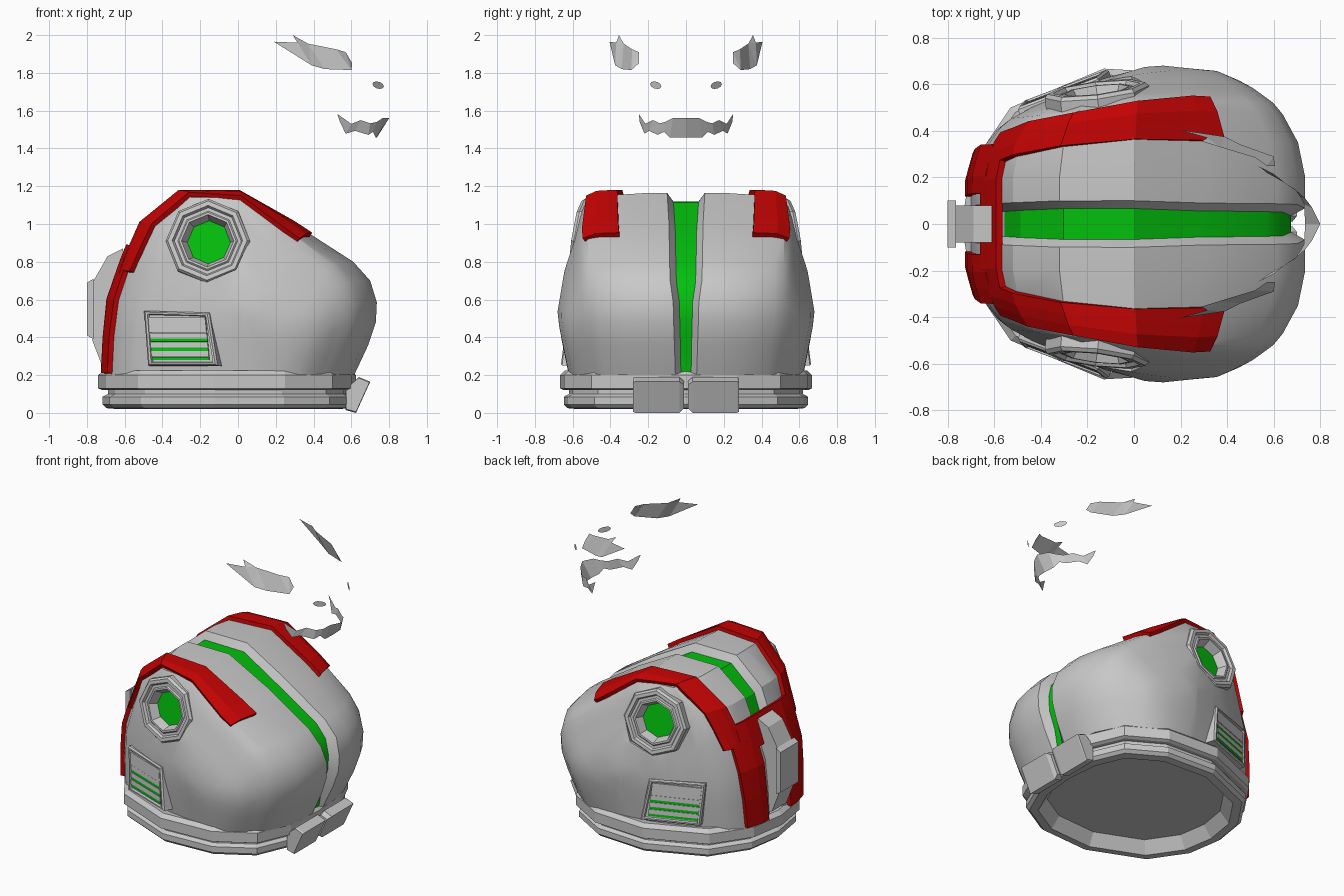
import bpy, bmesh, math
from mathutils import Vector

if "Cube" in bpy.data.objects:
    bpy.data.objects.remove(bpy.data.objects["Cube"])


def material(name, rgb):
    m = bpy.data.materials.new(name)
    m.use_nodes = True
    m.diffuse_color = (*rgb, 1)
    m.node_tree.nodes["Principled BSDF"].inputs["Base Color"].default_value = (*rgb, 1)
    return m


GREY = material("light grey", (0.58, 0.58, 0.58))
RED = material("red", (0.57, 0.001, 0.001))
GREEN = material("green", (0.001, 0.53, 0.004))


def finish(name, bm, mats, mirror=False):
    bmesh.ops.recalc_face_normals(bm, faces=bm.faces[:])
    me = bpy.data.meshes.new(name)
    bm.to_mesh(me)
    ob = bpy.data.objects.new(name, me)
    bpy.context.collection.objects.link(ob)
    for m in mats:
        me.materials.append(m)
    if mirror:
        mod = ob.modifiers.new("mirror", "MIRROR")
        mod.use_axis = (False, True, False)
        mod.merge_threshold = 0.001
    return ob


def stack(name, loops, mats, mirror=False, cap_mat=0):
    """Solid skinned through a list of equal loops; the last cap may differ in colour."""
    bm = bmesh.new()
    rows = [[bm.verts.new(p) for p in loop] for loop in loops]
    n = len(rows[0])
    for a, b in zip(rows, rows[1:]):
        for i in range(n):
            j = (i + 1) % n
            bm.faces.new((a[i], a[j], b[j], b[i]))
    bm.faces.new(rows[0])
    bm.faces.new(rows[-1]).material_index = cap_mat
    return finish(name, bm, mats, mirror)


def grid(bm, rows):
    vs = [[bm.verts.new(p) for p in r] for r in rows]
    faces = [[bm.faces.new((a[i], a[i + 1], b[i + 1], b[i])) for i in range(len(a) - 1)]
             for a, b in zip(vs, vs[1:])]
    return vs, faces


# Shell surface: side profile from front base over the crown to the back base
PROFILE = [(.615, .2), (.69, .36), (.73, .48), (.735, .585), (.7, .7), (.61, .8), (.3, 1.0),
           (0, 1.165), (-.32, 1.165), (-.52, 1.0), (-.6, .8), (-.67, .6), (-.69, .4), (-.7, .2)]
# Half width, length scale, height scale
LEVELS = [(0, 1, 1), (.2, 1, 1), (.35, .955, .99), (.47, .86, .985), (.52, .8, .975),
          (.555, .73, .92), (.585, .67, .82), (.625, .58, .68), (.66, .47, .57),
          (.68, .3, .42), (.687, .04, .36)]


def surface(t, v, lift=0.0):
    i = min(int(t), len(PROFILE) - 2)
    px, pz = Vector(PROFILE[i]).lerp(Vector(PROFILE[i + 1]), t - i)
    for a, b in zip(LEVELS, LEVELS[1:]):
        if v <= b[0]:
            break
    _, sx, sz = Vector(a).lerp(Vector(b), (v - a[0]) / (b[0] - a[0]))
    x, z = .05 + sx * (px - .05), .2 + sz * (pz - .2)
    # tuck in towards the collar and towards the back
    y = v * (.91 + .09 * min(1, (z - .2) / .3))
    y *= 1 - .35 * max(0, .1 - x) * (y / .68) ** 2
    out = Vector((x, .4 * y, 1.5 * max(z - .6, 0)))
    return Vector((x, y, z)) + out.normalized() * lift


# Helmet shell with the sunken crest stripe, narrowing to the front
groove = [.03, .032, .034, .036, .052, .055, .058, .068, .068, .06, .055, .05, .05, .05]
bm = bmesh.new()
rows = []
for t, g in enumerate(groove):
    depth = -.012 if t == 0 else -.06 if t < 5 else -.05
    rows.append([surface(t, 0, depth), surface(t, g, depth), surface(t, g + .032)]
                + [surface(t, l[0]) for l in LEVELS[1:]])
verts, faces = grid(bm, rows)
for row in faces[:10]:
    row[0].material_index = 1
bm.faces.new([r[-1] for r in verts])
bm.faces.new(verts[0] + verts[-1][::-1])
bmesh.ops.mirror(bm, geom=bm.verts[:] + bm.edges[:] + bm.faces[:], axis="Y", merge_dist=.001)
shell = finish("helmet_shell", bm, [GREY, GREEN])


# Local frame on the left side, turned back by yaw and up by pitch
def side_frame(origin, yaw, pitch):
    u = Vector((math.cos(yaw), math.sin(yaw), 0))
    n = Vector((-math.sin(yaw), math.cos(yaw), math.tan(pitch))).normalized()
    w = u.cross(n)
    return lambda a, b, h: Vector(origin) + u * a + w * b + n * h


def octagons(put, rings):
    return [[put(r * math.sin(k * math.pi / 4), r * math.cos(k * math.pi / 4), h)
             for k in range(8)] for r, h in rings]


# Octagonal ear discs with deep green centres, set into holes in the shell
put = side_frame((-.16, .567, .91), .12, .14)
cutter = stack("ear_cutter", octagons(put, [(.221, -.09), (.221, .3)]), [GREY], True)
cutter.hide_render = True
cut = shell.modifiers.new("ear_holes", "BOOLEAN")
cut.operation, cut.solver, cut.object = "DIFFERENCE", "EXACT", cutter
bpy.ops.object.select_all(action="DESELECT")
shell.select_set(True)
bpy.context.view_layer.objects.active = shell
bpy.ops.object.modifier_apply(modifier="ear_holes")
bpy.data.objects.remove(cutter)
bpy.ops.object.shade_smooth_by_angle(angle=math.radians(28))
stack("ear_disc", octagons(put, [(.225, -.12), (.225, 0), (.212, .016), (.188, .016), (.178, 0),
                                 (.16, 0), (.152, .008), (.14, .008), (.115, -.05)]),
      [GREY, GREEN], True, 1)


# Red raised bands that follow the shell
def band(name, rows, steps=3):
    b = bmesh.new()
    grid(b, [[surface(t, lo + (hi - lo) * k / steps, .012) for k in range(steps + 1)]
             for t, lo, hi in rows])
    ob = finish(name, b, [RED])
    mod = ob.modifiers.new("thickness", "SOLIDIFY")
    mod.thickness, mod.offset = .03, 0
    mod = ob.modifiers.new("mirror", "MIRROR")
    mod.use_axis = (False, True, False)


band("crown_band", [(5.7, .35, .535), (6, .355, .54), (7, .365, .53), (8, .345, .505),
                    (9, .305, .475), (9.6, .28, .445), (10.25, .27, .42)])
band("rear_cross_band", [(9.6, 0, .29), (10, 0, .29), (10.5, 0, .29)])
band("rear_upright_band", [(10.2, .13, .36), (11, .13, .36), (12, .13, .35), (12.95, .13, .35)])

# Collar around the neck, with a recessed floor
half = [(-.74, 0), (-.7, .25), (-.53, .5), (-.13, .667), (.25, .645), (.5, .5), (.6, .27), (.625, 0)]
outline = half + [(x, -y) for x, y in half[-2:0:-1]]
steps = [(.85, .215), (.96, .225), (1, .2), (1, .13), (.97, .12), (.93, .12), (.93, .1),
         (.97, .085), (.97, .045), (.94, .025), (.86, .02), (.78, .1)]
stack("neck_collar", [[(x * s, y * s, z) for x, y in outline] for s, z in steps], [GREY])


# Parts extruded sideways from an x-z profile: (y, scale) gives each loop
def sideways(name, pts, spans, mirror=False):
    cx = sum(p[0] for p in pts) / len(pts)
    cz = sum(p[1] for p in pts) / len(pts)
    stack(name, [[(cx + (x - cx) * s, y, cz + (z - cz) * s) for x, z in pts] for y, s in spans],
          [GREY], mirror)


sideways("front_clasp", [(.57, .015), (.625, 0), (.7, .165), (.64, .19), (.57, .13)],
         [(.01, .75), (.035, 1), (.27, 1), (.28, .94)], True)
sideways("rear_box", [(-.61, .87), (-.69, .83), (-.77, .69), (-.77, .38), (-.72, .25), (-.6, .22)],
         [(-.08, 1), (.08, 1)])
sideways("rear_plate", [(-.8, .41), (-.8, .69), (-.765, .71), (-.765, .39)], [(-.1, 1), (.1, 1)])

# Slanted side vents: frame, cover, slats and green slits
put = side_frame((-.3, .562, .39), .36, .06)
corners = [(-.21, .15), (.16, .14), (.213, -.14), (-.18, -.14)]
rims = [(1, -.14), (1, .012), (.95, .022), (.89, .022), (.86, .006)]
stack("vent_frame", [[put(a * s, b * s, h) for a, b in corners] for s, h in rims], [GREY], True)


def vent_bar(name, low, high, top, mat):
    quad = [(-.172 - .12 * low, low), (.152 - .12 * low, low),
            (.152 - .12 * high, high), (-.172 - .12 * high, high)]
    stack(name, [[put(a, b, h) for a, b in quad] for h in (.004, top)], [mat], True)


vent_bar("vent_cover", .035, .118, .018, GREY)
for k in range(3):
    b = -.006 - .048 * k
    vent_bar("vent_slit_%d" % (k + 1), b - .008, b + .008, .0135, GREEN)
    vent_bar("vent_slat_%d" % (k + 1), b + .009, b + .039, .016, GREY)


# Floating face sheets: brows, pupils and mouth
def sheet(name, pts):
    b = bmesh.new()
    b.faces.new([b.verts.new(p) for p in pts])
    bmesh.ops.triangulate(b, faces=b.faces[:])
    finish(name, b, [GREY], True)


sheet("brow", [(.19, .405, 1.965), (.39, .375, 1.84), (.46, .34, 1.82), (.6, .29, 1.815),
               (.605, .25, 1.85), (.57, .25, 1.91), (.52, .285, 1.925), (.37, .33, 1.955),
               (.29, .355, 2), (.315, .37, 1.96)])
sheet("pupil", [(.742 + .03 * math.cos(a), .16 - .03 * math.cos(a), 1.735 + .02 * math.sin(a - .3))
                for a in [k * math.pi / 5 for k in range(10)]])
upper = [(.8, 0, 1.56), (.765, .07, 1.56), (.735, .11, 1.54), (.7, .14, 1.533),
         (.65, .175, 1.55), (.6, .215, 1.53), (.525, .25, 1.583)]
lower = [(.735, 0, 1.458), (.73, .085, 1.457), (.715, .115, 1.488), (.69, .15, 1.472),
         (.62, .195, 1.493), (.57, .22, 1.478), (.54, .245, 1.54)]
bm = bmesh.new()
grid(bm, [upper, lower])
finish("mouth", bm, [GREY], True)
